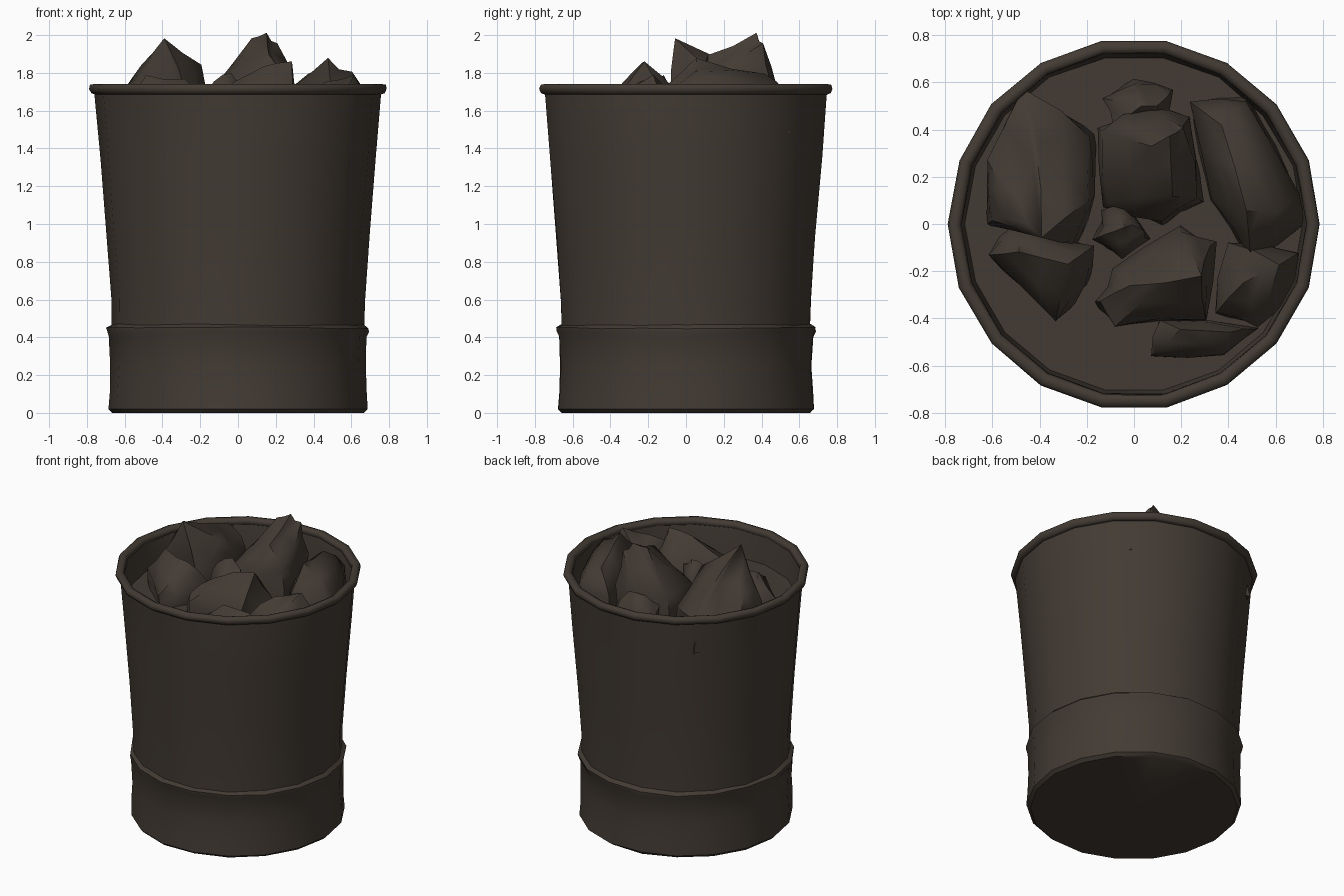
import bpy, bmesh, math, random
from mathutils import Vector

if "Cube" in bpy.data.objects:
    bpy.data.objects.remove(bpy.data.objects["Cube"])

random.seed(7)
SIDES = 18
FLOOR = 1.52


def material(name, rgb):
    m = bpy.data.materials.new(name)
    m.diffuse_color = (*rgb, 1)
    m.use_nodes = True
    m.node_tree.nodes["Principled BSDF"].inputs["Base Color"].default_value = m.diffuse_color
    return m


iron = material("dark sooty brown", (0.056, 0.044, 0.034))


def finish(bm, name, limit):
    # smooth shading with sharp edges above the angle limit
    bmesh.ops.recalc_face_normals(bm, faces=bm.faces)
    for f in bm.faces:
        f.smooth = True
    for e in bm.edges:
        e.smooth = e.calc_face_angle(0) < math.radians(limit)
    me = bpy.data.meshes.new(name)
    bm.to_mesh(me)
    bm.free()
    me.materials.append(iron)
    ob = bpy.data.objects.new(name, me)
    bpy.context.collection.objects.link(ob)
    return ob


def lathe(name, profile, closed=False, wobble=0.0, limit=40):
    # profile of (radius, z); a radius of 0 makes a centre point
    bm = bmesh.new()
    rings = []
    for r, z in profile:
        if r == 0:
            rings.append([bm.verts.new((0, 0, z))] * SIDES)
            continue
        ring = []
        for i in range(SIDES):
            a = math.tau * i / SIDES
            k = r + random.uniform(-wobble, wobble)
            dz = random.uniform(-wobble, wobble) if 0.1 < z < 1.6 else 0
            ring.append(bm.verts.new((k * math.cos(a), k * math.sin(a), z + dz)))
        rings.append(ring)
    pairs = list(zip(rings, rings[1:]))
    if closed:
        pairs.append((rings[-1], rings[0]))
    for lo, hi in pairs:
        for i in range(SIDES):
            j = (i + 1) % SIDES
            vs = list(dict.fromkeys((lo[i], lo[j], hi[j], hi[i])))
            bm.faces.new(vs)
    return finish(bm, name, limit)


def lump(name, outline, tops, shoulder=1.66):
    # hull of a ground outline, a shoulder ring and the peak points, then roughened
    bm = bmesh.new()
    c = sum((Vector(p) for p in outline), Vector((0, 0))) / len(outline)
    for x, y in outline:
        bm.verts.new((x, y, FLOOR - 0.03))
        q = c + (Vector((x, y)) - c) * 0.97
        bm.verts.new((q.x, q.y, shoulder + random.uniform(-0.03, 0.03)))
    for p in tops:
        bm.verts.new(p)
    res = bmesh.ops.convex_hull(bm, input=bm.verts)
    loose = [v for v in bm.verts if not v.link_faces]
    bmesh.ops.delete(bm, geom=loose, context='VERTS')
    keep = set(bm.verts)
    bmesh.ops.subdivide_edges(bm, edges=bm.edges, cuts=1, use_grid_fill=True)
    bm.normal_update()
    for v in bm.verts:
        if v not in keep:
            v.co += v.normal * random.uniform(-0.015, 0.022)
    finish(bm, name, 48)


# bucket: tapered outer wall, inner wall and inner floor
lathe("bucket_wall", [(0.668, 0.42), (0.672, 0.6), (0.697, 0.95), (0.73, 1.35),
                      (0.757, 1.68), (0.76, 1.72), (0.738, 1.72), (0.728, 1.66),
                      (0.715, FLOOR), (0, FLOOR)], wobble=0.003)

# base band with rounded lower edge and projecting lip
lathe("base_band", [(0, 0), (0.665, 0), (0.684, 0.02), (0.68, 0.12), (0.676, 0.25),
                    (0.682, 0.405), (0.695, 0.43), (0.695, 0.45), (0.667, 0.468)],
      wobble=0.005)

# rolled rim
lathe("rolled_rim", [(0.757, 1.685), (0.778, 1.693), (0.788, 1.715), (0.782, 1.737),
                     (0.755, 1.742), (0.735, 1.733), (0.73, 1.705)],
      closed=True, wobble=0.002, limit=70)

# lumps of coal
lump("left_coal",
     [(-0.47, 0.57), (-0.17, 0.38), (-0.17, 0.12), (-0.25, -0.08), (-0.62, 0.0), (-0.61, 0.27)],
     [(-0.39, -0.05, 1.97), (-0.5, 0.05, 1.83), (-0.21, 0.1, 1.83), (-0.4, 0.35, 1.8)], 1.68)
lump("back_coal",
     [(-0.14, 0.4), (0.05, 0.5), (0.23, 0.45), (0.28, 0.1), (0.12, 0.0), (-0.12, 0.08)],
     [(0.07, 0.33, 1.99), (0.15, 0.37, 2.0), (0.21, 0.41, 1.96), (0.16, 0.13, 1.88)], 1.72)
lump("right_coal",
     [(0.24, 0.52), (0.48, 0.54), (0.71, 0.12), (0.7, 0.0), (0.5, -0.15), (0.32, 0.1)],
     [(0.48, 0.06, 1.86), (0.6, 0.05, 1.8), (0.37, 0.42, 1.8)])
lump("front_coal",
     [(-0.15, -0.33), (-0.08, -0.43), (0.3, -0.4), (0.34, -0.08), (0.2, -0.02), (-0.08, -0.2)],
     [(0.28, -0.22, 1.85), (0.13, -0.25, 1.84), (-0.02, -0.26, 1.76)])
lump("front_right_coal",
     [(0.34, -0.38), (0.52, -0.43), (0.66, -0.3), (0.7, -0.12), (0.4, -0.08)],
     [(0.62, -0.17, 1.8), (0.46, -0.25, 1.76)], 1.63)
lump("front_left_coal",
     [(-0.62, -0.13), (-0.33, -0.4), (-0.19, -0.26), (-0.18, -0.1), (-0.5, 0.0)],
     [(-0.48, -0.12, 1.77), (-0.28, -0.17, 1.77)], 1.62)
lump("middle_coal",
     [(-0.16, -0.06), (-0.05, -0.14), (0.05, -0.06), (-0.04, 0.07), (-0.13, 0.05)],
     [(-0.08, -0.03, 1.79), (0.0, 0.0, 1.77)], 1.7)
lump("small_front_coal",
     [(0.08, -0.55), (0.38, -0.55), (0.53, -0.44), (0.1, -0.4)],
     [(0.2, -0.45, 1.68), (0.4, -0.46, 1.69)], 1.61)
lump("small_back_coal",
     [(-0.13, 0.53), (0.0, 0.61), (0.17, 0.57), (0.12, 0.42), (-0.08, 0.42)],
     [(0.03, 0.5, 1.75), (0.1, 0.5, 1.74)], 1.62)
